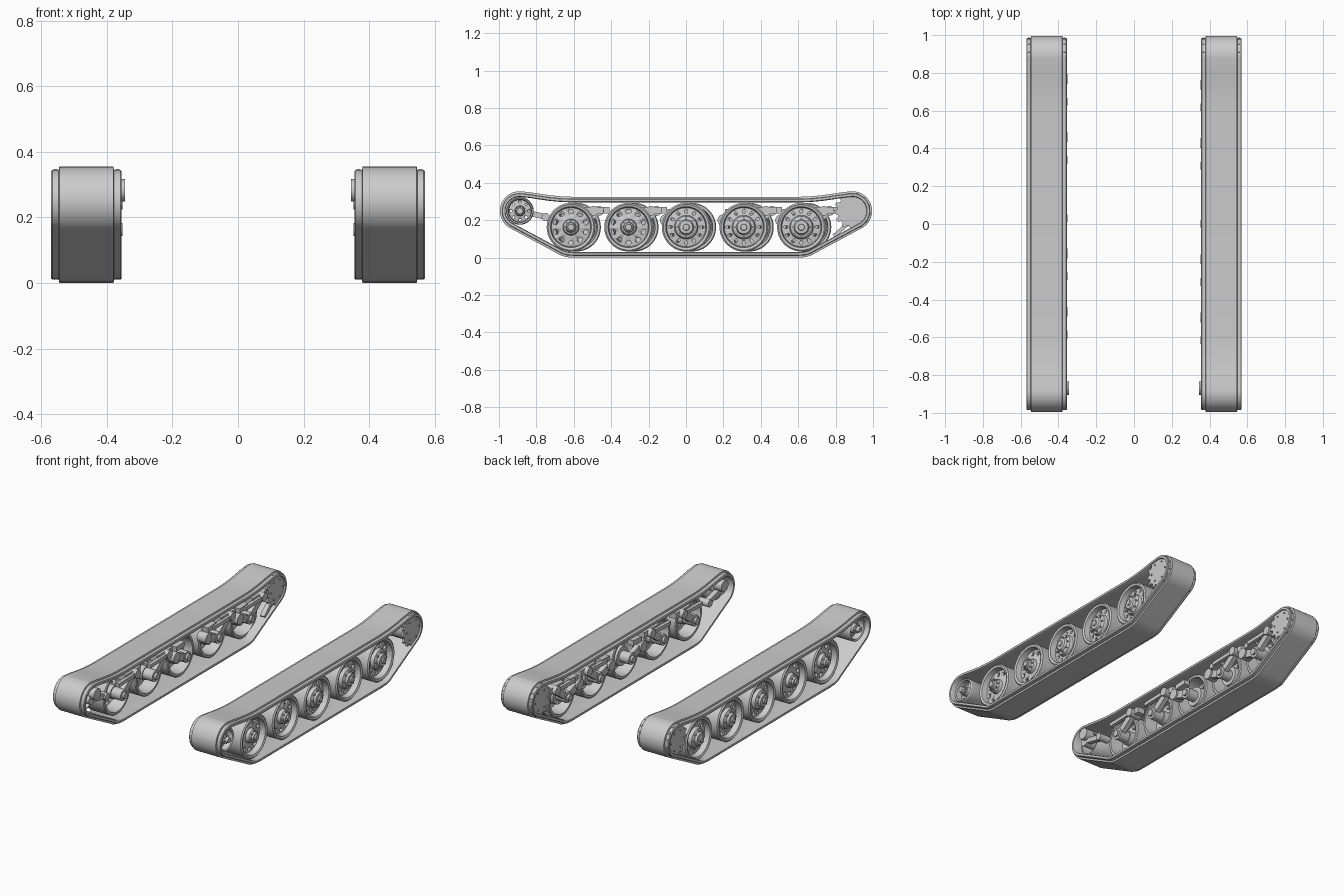
import bpy, bmesh, math
from math import cos, sin, pi, radians
from mathutils import Matrix, Vector

if "Cube" in bpy.data.objects:
    bpy.data.objects.remove(bpy.data.objects["Cube"])

steel = bpy.data.materials.new("plain grey")
steel.use_nodes = True
GREY = (0.6, 0.6, 0.6, 1)
steel.diffuse_color = GREY
steel.node_tree.nodes["Principled BSDF"].inputs["Base Color"].default_value = GREY


def finish(bm, name, side=1, at=(0, 0)):
    """Turn a bmesh into an object, mirrored in x for the right track."""
    bmesh.ops.remove_doubles(bm, verts=bm.verts, dist=1e-5)
    bmesh.ops.translate(bm, verts=bm.verts, vec=(0, at[0], at[1]))
    bmesh.ops.scale(bm, verts=bm.verts, vec=(side, 1, 1))
    bmesh.ops.recalc_face_normals(bm, faces=bm.faces)
    me = bpy.data.meshes.new(name)
    bm.to_mesh(me)
    bm.free()
    me.materials.append(steel)
    me.shade_smooth()
    me.set_sharp_from_angle(angle=radians(32))
    ob = bpy.data.objects.new(name, me)
    bpy.context.collection.objects.link(ob)
    return ob


def lathe(bm, profile, segs=40):
    """Spin (radius, x) points about the x axis."""
    vs = [bm.verts.new((x, 0, r)) for r, x in profile]
    es = [bm.edges.new(p) for p in zip(vs, vs[1:])]
    bmesh.ops.spin(bm, geom=vs + es, axis=(1, 0, 0), cent=(0, 0, 0),
                   angle=2 * pi, steps=segs, use_merge=False)
    bmesh.ops.remove_doubles(bm, verts=bm.verts, dist=1e-5)


def cylinder(bm, r, x0, x1, y=0, z=0, segs=24):
    m = Matrix.Translation(((x0 + x1) / 2, y, z)) @ Matrix.Rotation(pi / 2, 4, 'Y')
    return bmesh.ops.create_cone(bm, cap_ends=True, segments=segs, radius1=r,
                                 radius2=r, depth=x1 - x0, matrix=m)["verts"]


def bar(bm, a, b, width, x0, x1):
    """Flat bar between two (y, z) points."""
    d = Vector(b) - Vector(a)
    mid = (Vector(a) + Vector(b)) / 2
    m = (Matrix.Translation(((x0 + x1) / 2, mid.x, mid.y))
         @ Matrix.Rotation(math.atan2(d.y, d.x), 4, 'X')
         @ Matrix.Diagonal((x1 - x0, d.length, width, 1)))
    bmesh.ops.create_cube(bm, size=1, matrix=m)


def track_outline():
    """Closed (y, z) loop, anticlockwise, symmetric front to back."""
    half = [(0.6, 0), (0.64, 0.003), (0.67, 0.012), (0.7, 0.029)]
    for i in range(21):
        a = radians(-62 + 160 * i / 20)
        half.append((0.89 + 0.105 * cos(a), 0.25 + 0.105 * sin(a)))
    half += [(0.83, 0.349), (0.78, 0.341), (0.73, 0.334), (0.67, 0.328), (0.6, 0.325)]
    return half + [(-y, z) for y, z in reversed(half)]


def track(name, side):
    # Section as (inward offset, x): raised tread with lower shoulders
    section = [(0, 0.38), (0, 0.545), (0.01, 0.547), (0.01, 0.566), (0.014, 0.57),
               (0.026, 0.57), (0.03, 0.56), (0.03, 0.365), (0.026, 0.355),
               (0.014, 0.355), (0.01, 0.359), (0.01, 0.378)]
    pts = [Vector(p) for p in track_outline()]
    bm = bmesh.new()
    rings = []
    for i, p in enumerate(pts):
        d0 = (p - pts[i - 1]).normalized()
        d1 = (pts[(i + 1) % len(pts)] - p).normalized()
        t = (d0 + d1).normalized()
        n = Vector((-t.y, t.x)) / max(t.dot(d0), 0.5)
        rings.append([bm.verts.new((x, *(p + n * o))) for o, x in section])
    k = len(section)
    for i, a in enumerate(rings):
        b = rings[(i + 1) % len(rings)]
        for j in range(k):
            bm.faces.new((a[j], a[(j + 1) % k], b[(j + 1) % k], b[j]))
    finish(bm, name, side)


def wheel(name, side, at, r, hub, holes, stretch):
    """Dished wheel: wide tyre, thin holed web and a stepped hub."""
    bm = bmesh.new()
    lathe(bm, [(0, 0.563), (0.016, 0.563), (0.018, 0.555), (hub * 0.6, 0.553),
               (hub * 0.7, 0.54), (hub, 0.532), (hub * 1.1, 0.512), (r * 0.8, 0.506),
               (r * 0.84, 0.54), (r * 0.94, 0.545), (r, 0.538), (r, 0.415),
               (r * 0.96, 0.41), (r * 0.86, 0.41), (r * 0.8, 0.49),
               (hub * 1.1, 0.496), (hub, 0.43), (0, 0.43)])
    ob = finish(bm, name, side, at)
    # Lightening holes cut through the web
    cut = bmesh.new()
    for i in range(holes):
        vs = cylinder(cut, r * 0.085, 0.46, 0.535, 0, 0, 14)
        bmesh.ops.scale(cut, verts=vs, vec=(1, stretch, 1))
        bmesh.ops.translate(cut, verts=vs, vec=(0, 0, r * 0.65))
        bmesh.ops.rotate(cut, verts=vs, cent=(0, 0, 0),
                         matrix=Matrix.Rotation(2 * pi * i / holes, 3, 'X'))
    cutter = finish(cut, name + "_cutter", side, at)
    cutter.hide_render = True
    mod = ob.modifiers.new("holes", 'BOOLEAN')
    mod.object, mod.operation, mod.solver = cutter, 'DIFFERENCE', 'EXACT'
    deps = bpy.context.evaluated_depsgraph_get()
    done = bpy.data.meshes.new_from_object(ob.evaluated_get(deps))
    ob.modifiers.clear()
    ob.data = done
    bpy.data.objects.remove(cutter)
    # Hub bolts
    bm = bmesh.new()
    for i in range(8):
        a = 2 * pi * i / 8
        cylinder(bm, 0.005, 0.525, 0.546, hub * 0.82 * cos(a), hub * 0.82 * sin(a), 6)
    finish(bm, name + "_bolts", side, at)


def sprocket(name, side, at):
    """Two toothed plates on a drum."""
    teeth = 13
    bm = bmesh.new()
    for x0 in (0.362, 0.55):
        ring = []
        for i in range(teeth):
            for f, r in ((0, 0.082), (0.3, 0.082), (0.5, 0.098), (0.8, 0.098)):
                a = 2 * pi * (i + f) / teeth
                ring.append(bm.verts.new((x0, r * cos(a), r * sin(a))))
        face = bm.faces.new(ring)
        out = bmesh.ops.extrude_face_region(bm, geom=[face])["geom"]
        bmesh.ops.translate(bm, vec=(0.012, 0, 0),
                            verts=[v for v in out if isinstance(v, bmesh.types.BMVert)])
        bm.faces.new([bm.verts.new(v.co) for v in ring])
    cylinder(bm, 0.065, 0.37, 0.555)
    for i in range(6):
        a = pi * i / 3
        cylinder(bm, 0.005, 0.357, 0.567, 0.06 * cos(a), 0.06 * sin(a), 6)
    finish(bm, name, side, at)


def suspension(name, side, y, z, index):
    """Swing arm, pivot housing and damper on the inner face of a wheel."""
    bm = bmesh.new()
    cylinder(bm, 0.034, 0.365, 0.45, y, z)
    cylinder(bm, 0.02, 0.352, 0.37, y, z, 12)
    if index != 2:
        pivot = (y + 0.12, 0.25)
        bar(bm, (y, z), pivot, 0.04, 0.37, 0.4)
        cylinder(bm, 0.026, 0.352, 0.43, *pivot)
        bar(bm, (y + 0.03, 0.253), (y + 0.175, 0.253), 0.036, 0.375, 0.425)
        bar(bm, (y - 0.06, 0.245), (y + 0.1, 0.25), 0.022, 0.358, 0.38)
    if index >= 2:
        bar(bm, (y, z), (y - 0.11, 0.2), 0.045, 0.37, 0.4)
        cylinder(bm, 0.032, 0.36, 0.42, y - 0.108, 0.2)
        bar(bm, (y - 0.1, 0.245), (y - 0.02, 0.25), 0.03, 0.37, 0.41)
    finish(bm, name, side)


for label, side, dy in (("left", 1, 0), ("right", -1, 0.03)):
    track(label + "_track", side)
    for i in range(5):
        y = -0.615 + 0.308 * i
        name = f"{label}_road_wheel_{i + 1}"
        front = i < 2
        wheel(name, side, (y + dy, 0.163), 0.13, 0.04 if front else 0.058,
              10 if front else 12, 1.3 if front else 0.7)
        suspension(f"{label}_suspension_{i + 1}", side, y + dy, 0.163, i)
    # Idler wheel with its tensioner arm at the front
    wheel(label + "_idler", side, (-0.888, 0.25), 0.074, 0.026, 8, 1)
    bm = bmesh.new()
    cylinder(bm, 0.035, 0.345, 0.40, -0.87, 0.283)
    cylinder(bm, 0.03, 0.37, 0.45, -0.888, 0.25)
    bar(bm, (-0.888, 0.25), (-0.74, 0.215), 0.03, 0.37, 0.4)
    cylinder(bm, 0.022, 0.36, 0.43, -0.75, 0.217)
    finish(bm, label + "_idler_arm", side)
    # Drive sprocket and scraper bar at the rear
    sprocket(label + "_sprocket", side, (0.89, 0.25))
    bm = bmesh.new()
    bar(bm, (0.79, 0.115), (0.87, 0.185), 0.02, 0.37, 0.4)
    finish(bm, label + "_scraper", side)
